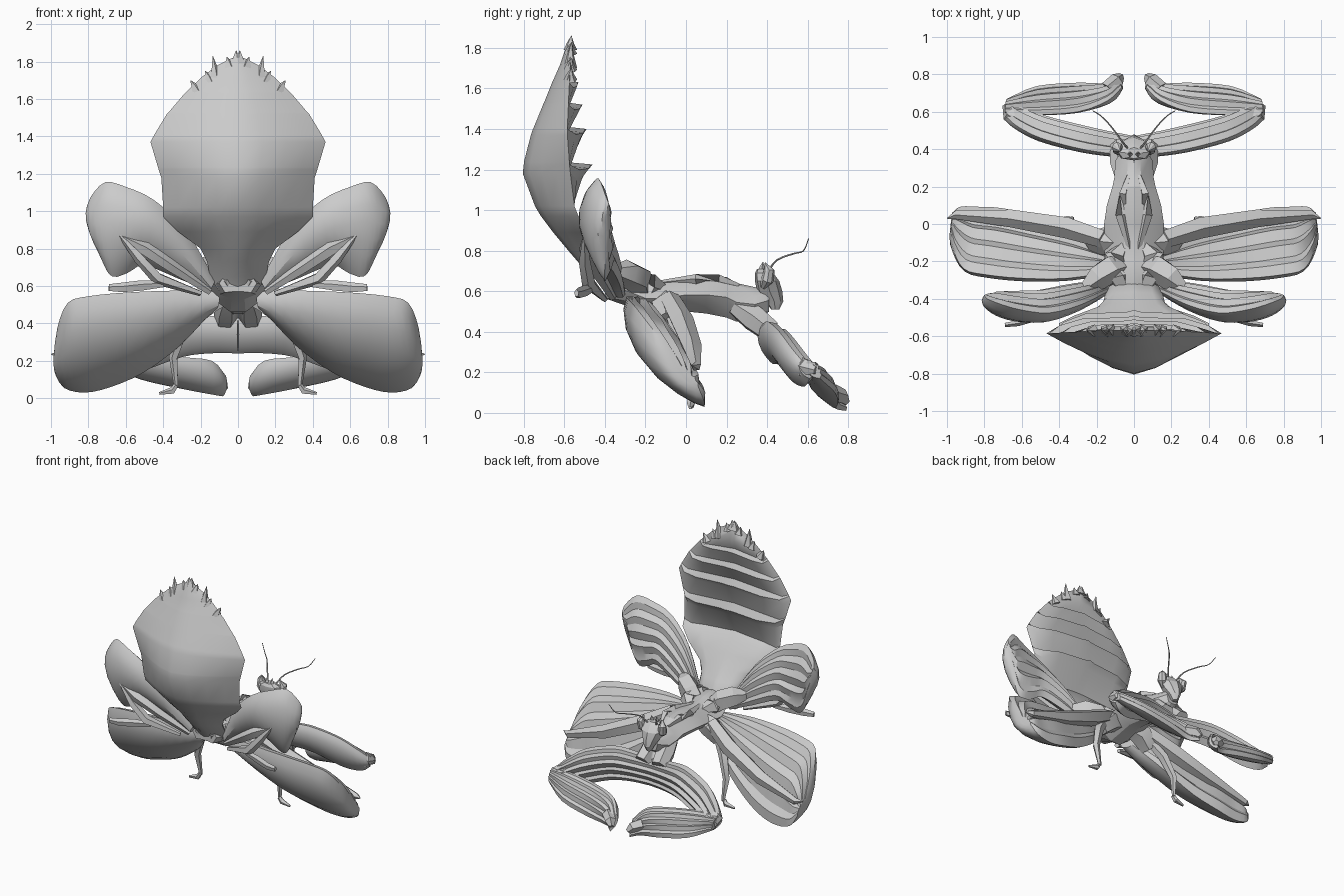
import bpy, bmesh, math
from mathutils import Vector as V

old = bpy.data.objects.get("Cube")
if old:
    bpy.data.objects.remove(old)

grey = bpy.data.materials.new("plain grey")
grey.use_nodes = True
COL = (0.6, 0.6, 0.6, 1)
grey.diffuse_color = COL
grey.node_tree.nodes["Principled BSDF"].inputs["Base Color"].default_value = COL


def loft(name, rings, mirror=False, angle=28):
    """Skin a closed body through a list of equal-length rings."""
    bm = bmesh.new()
    rows = [[bm.verts.new(p) for p in r] for r in rings]
    n = len(rows[0])
    for a, b in zip(rows, rows[1:]):
        for i in range(n):
            j = (i + 1) % n
            bm.faces.new((a[i], a[j], b[j], b[i]))
    bm.faces.new(rows[0][::-1])
    bm.faces.new(rows[-1])
    bmesh.ops.remove_doubles(bm, verts=bm.verts, dist=0.0005)
    bmesh.ops.recalc_face_normals(bm, faces=bm.faces)
    me = bpy.data.meshes.new(name)
    bm.to_mesh(me)
    bm.free()
    me.materials.append(grey)
    ob = bpy.data.objects.new(name, me)
    bpy.context.collection.objects.link(ob)
    if mirror:
        ob.modifiers.new("mirror", 'MIRROR').use_bisect_axis[0] = True
    bpy.ops.object.select_all(action='DESELECT')
    ob.select_set(True)
    bpy.context.view_layer.objects.active = ob
    bpy.ops.object.shade_smooth_by_angle(angle=math.radians(angle))
    return ob


def spline(pts, steps):
    """Catmull-Rom points through pts."""
    p = [V(q) for q in pts]
    p = [2 * p[0] - p[1]] + p + [2 * p[-1] - p[-2]]
    out = []
    for a, b, c, d in zip(p, p[1:], p[2:], p[3:]):
        for k in range(steps):
            t = k / steps
            out.append(0.5 * (2 * b + (c - a) * t + (2 * a - 5 * b + 4 * c - d) * t * t
                              + (3 * b - a - 3 * c + d) * t ** 3))
    return out + [p[-2]]


def petal(name, top, low, out_dir, bulge, fold, root=0.25, steps=3):
    """Leaf-like limb: smooth shell on one side, lengthwise folds on the other."""
    A, B = spline(top, steps), spline(low, steps)
    mids = [(a + b) / 2 for a, b in zip(A, B)]
    folds = [(.9, .55), (.8, .5), (.68, .95), (.6, .6), (.48, 1), (.38, .65), (.27, .85), (.18, .35), (.08, .4)]
    rings = []
    for i, (a, b) in enumerate(zip(A, B)):
        axis = mids[min(i + 1, len(mids) - 1)] - mids[max(i - 1, 0)]
        n = (b - a).cross(axis).normalized()
        if n.dot(V(out_dir)) < 0:
            n = -n
        f = i / (len(A) - 1)
        s = root + (1 - root) * math.sin(math.pi * min(1, f * 0.95 + 0.05)) ** 0.7
        ring = [a + (b - a) * t + n * bulge * s * max(0, math.sin(math.pi * t ** 0.85)) ** 0.8
                for t in (0, .08, .22, .4, .6, .78, .92, 1)]
        ring += [a + (b - a) * t - n * fold * s * h for t, h in folds]
        rings.append(ring)
    return loft(name, rings, True)


def tube(name, pts, radii, sides=6, flat=1.0):
    """Tapered strut along a path, mirrored to both sides."""
    p = [V(q) for q in pts]
    rings = []
    for i, c in enumerate(p):
        d = (p[min(i + 1, len(p) - 1)] - p[max(i - 1, 0)]).normalized()
        u = d.cross(V((0, 1, 0.05))).normalized()
        w = d.cross(u)
        rings.append([c + radii[i] * (math.cos(k * math.tau / sides) * u
                      + flat * math.sin(k * math.tau / sides) * w) for k in range(sides)])
    return loft(name, rings, True)


# Abdomen: rounded back shell, stepped plates inside
# z, half width, back y, edge y, inner y
AB = [(.57, .10, -.38, -.34, -.28), (.65, .15, -.44, -.36, -.30), (.73, .165, -.52, -.42, -.36),
      (.80, .20, -.58, -.45, -.42), (.89, .32, -.655, -.49, -.48), (.97, .40, -.715, -.53, -.54),
      (1.02, .40, -.745, -.55, -.585), (1.18, .41, -.805, -.57, -.50), (1.225, .425, -.80, -.575, -.46),
      (1.235, .428, -.80, -.575, -.57), (1.37, .468, -.765, -.585, -.51), (1.40, .452, -.755, -.585, -.49),
      (1.41, .447, -.75, -.585, -.58), (1.52, .38, -.705, -.58, -.51), (1.53, .37, -.70, -.58, -.58),
      (1.63, .285, -.66, -.575, -.53), (1.64, .275, -.655, -.575, -.58), (1.72, .19, -.62, -.57, -.545),
      (1.78, .11, -.60, -.57, -.555), (1.82, .03, -.58, -.57, -.56)]
rings = []
for z, w, yb, ye, yf in AB:
    back = [(w * t, ye + (yb - ye) * (1 - abs(t) ** 1.5), z) for t in (-1, -.8, -.55, -.28, 0, .28, .55, .8, 1)]
    face = [(w * t, ye + (yf - ye) * h, z - .03 * abs(t) * (z > 1))
            for t, h in ((.88, .45), (.6, .85), (.1, .9), (0, 1), (-.1, .9), (-.6, .85), (-.88, .45))]
    rings.append(back + face)
loft("abdomen", rings, angle=35)

# Spines along the abdomen tip
for i, (x, z, tx, tz) in enumerate([(.01, 1.79, .01, 1.86), (.045, 1.77, .06, 1.825), (.12, 1.70, .135, 1.83),
                                    (.15, 1.69, .175, 1.75), (.22, 1.64, .255, 1.70)]):
    tube(f"abdomen_spine_{i + 1}", [(x, -.57, z), (x * .6 + tx * .4, -.57, (z + tz) / 2), (tx, -.565, tz)],
         [.035, .018, .001], 5)

# Thorax: y, half width, top z, bottom z
TH = [(-.40, .10, .66, .57), (-.30, .14, .68, .53), (-.2, .16, .67, .46), (-.1, .155, .65, .48),
      (0, .16, .665, .50), (.1, .145, .675, .49), (.2, .115, .67, .47), (.25, .105, .64, .45),
      (.34, .10, .62, .45), (.41, .05, .61, .50)]
rings = []
for y, w, t, b in TH:
    m = (t + b) / 2
    rings.append([(x * w, y, z) for x, z in ((0, t), (.35, t - .01), (.75, m + .035), (1, m), (.7, m - .05), (.25, b),
                  (-.25, b), (-.7, m - .05), (-1, m), (-.75, m + .035), (-.35, t - .01))])
loft("thorax", rings, angle=20)

# Raised back plates and hip blocks
tube("back_ridge", [(.03, .26, .63), (.06, .16, .665), (.07, .05, .655), (.02, -.15, .64)], [.01, .025, .03, .01], 4)
tube("rear_shield", [(.04, -.10, .61), (.10, -.17, .63), (.09, -.28, .65), (.04, -.40, .62)], [.02, .06, .06, .03], 5)
tube("hind_hip", [(.06, -.22, .60), (.13, -.24, .66), (.20, -.29, .69), (.27, -.35, .70)], [.06, .075, .07, .03], 5)
tube("middle_hip", [(.06, -.10, .55), (.14, -.09, .53), (.22, -.1, .45)], [.06, .08, .06], 5)
tube("front_hip", [(.05, .24, .53), (.06, .33, .47), (.07, .42, .40)], [.05, .07, .06], 6)

# Middle legs: large drooping petals
petal("middle_leg_petal",
      [(.10, -.25, .57), (.35, -.29, .575), (.6, -.29, .565), (.8, -.27, .545), (.91, -.24, .51), (.965, -.14, .38), (.98, -.04, .24)],
      [(.13, -.17, .48), (.30, -.04, .29), (.5, .03, .14), (.68, .08, .06), (.82, .09, .03), (.93, .09, .055), (.972, .06, .13)],
      (0, -1, -.7), .125, .085)
tube("middle_thigh", [(.16, -.08, .56), (.35, -.02, .45), (.65, .03, .32), (.95, .05, .23), (1.0, .03, .235)],
     [.05, .06, .05, .025, .002], 5)
tube("middle_shin", [(.20, -.08, .50), (.29, -.03, .38), (.345, .01, .22), (.33, .03, .06)], [.03, .035, .025, .012], 5)
tube("middle_foot", [(.33, .02, .07), (.35, .025, .04), (.42, .02, .025)], [.014, .02, .008], 5)

# Hind legs: raised petals with folded shins
petal("hind_leg_petal",
      [(.12, -.35, .63), (.28, -.43, .90), (.45, -.475, 1.06), (.6, -.46, 1.13), (.71, -.43, 1.155), (.785, -.40, 1.08), (.80, -.38, 1.03)],
      [(.15, -.31, .57), (.32, -.33, .64), (.5, -.37, .71), (.59, -.39, .67), (.67, -.40, .65), (.72, -.40, .72), (.77, -.38, .88)],
      (0, -1, -.2), .095, .06)
tube("hind_thigh", [(.15, -.36, .57), (.35, -.44, .70), (.5, -.49, .80), (.63, -.50, .87)], [.02, .035, .04, .008], 5)
tube("hind_shin", [(.63, -.50, .87), (.53, -.50, .75), (.43, -.48, .64), (.20, -.40, .56)], [.01, .03, .035, .015], 5)
tube("hind_foot", [(.40, -.47, .61), (.52, -.50, .60), (.62, -.53, .59), (.69, -.54, .59)], [.02, .03, .028, .02], 5, flat=.6)

# Grasping front legs: flat plates sloping forward and down
petal("front_leg_upper",
      [(0, .365, .43), (.15, .38, .44), (.3, .405, .45), (.5, .46, .40), (.62, .52, .32), (.68, .57, .26)],
      [(0, .43, .24), (.15, .45, .24), (.3, .48, .22), (.5, .53, .15), (.62, .585, .13), (.68, .61, .17)],
      (0, -1, -.5), .045, .085, .7)
petal("front_leg_lower",
      [(.69, .60, .26), (.52, .585, .25), (.3, .60, .22), (.14, .66, .20), (.065, .73, .12)],
      [(.68, .66, .17), (.52, .735, .10), (.3, .75, .05), (.14, .74, .02), (.08, .79, .01)],
      (0, -.7, -1), .055, .05, .5)
tube("front_elbow", [(.60, .55, .24), (.66, .59, .22), (.685, .64, .21)], [.05, .05, .02], 6)
tube("front_claw", [(.14, .72, .10), (.09, .77, .08), (.07, .79, .05)], [.045, .04, .02], 5)

# Head: z, half width, back y, front y
HD = [(.51, .02, .42, .46), (.55, .04, .39, .48), (.60, .07, .35, .475), (.65, .10, .34, .46), (.69, .085, .34, .43), (.71, .04, .35, .41)]
loft("head", [[(x * w, a + (b - a) * y, z) for x, y in ((0, 0), (.7, .1), (1, .5), (.6, .85), (0, 1), (-.6, .85), (-1, .5), (-.7, .1))]
              for z, w, a, b in HD], angle=20)
tube("eye", [(.06, .38, .62), (.085, .40, .655), (.09, .41, .70), (.075, .39, .74)], [.015, .032, .028, .003], 8)
tube("crest_spine", [(.02, .37, .69), (.022, .375, .72), (.02, .38, .745)], [.02, .012, .001], 4)
tube("antenna", spline([(.03, .40, .69), (.07, .45, .755), (.13, .53, .785), (.18, .58, .80), (.22, .605, .86)], 3),
     [.006 - .0003 * i for i in range(13)], 5)
